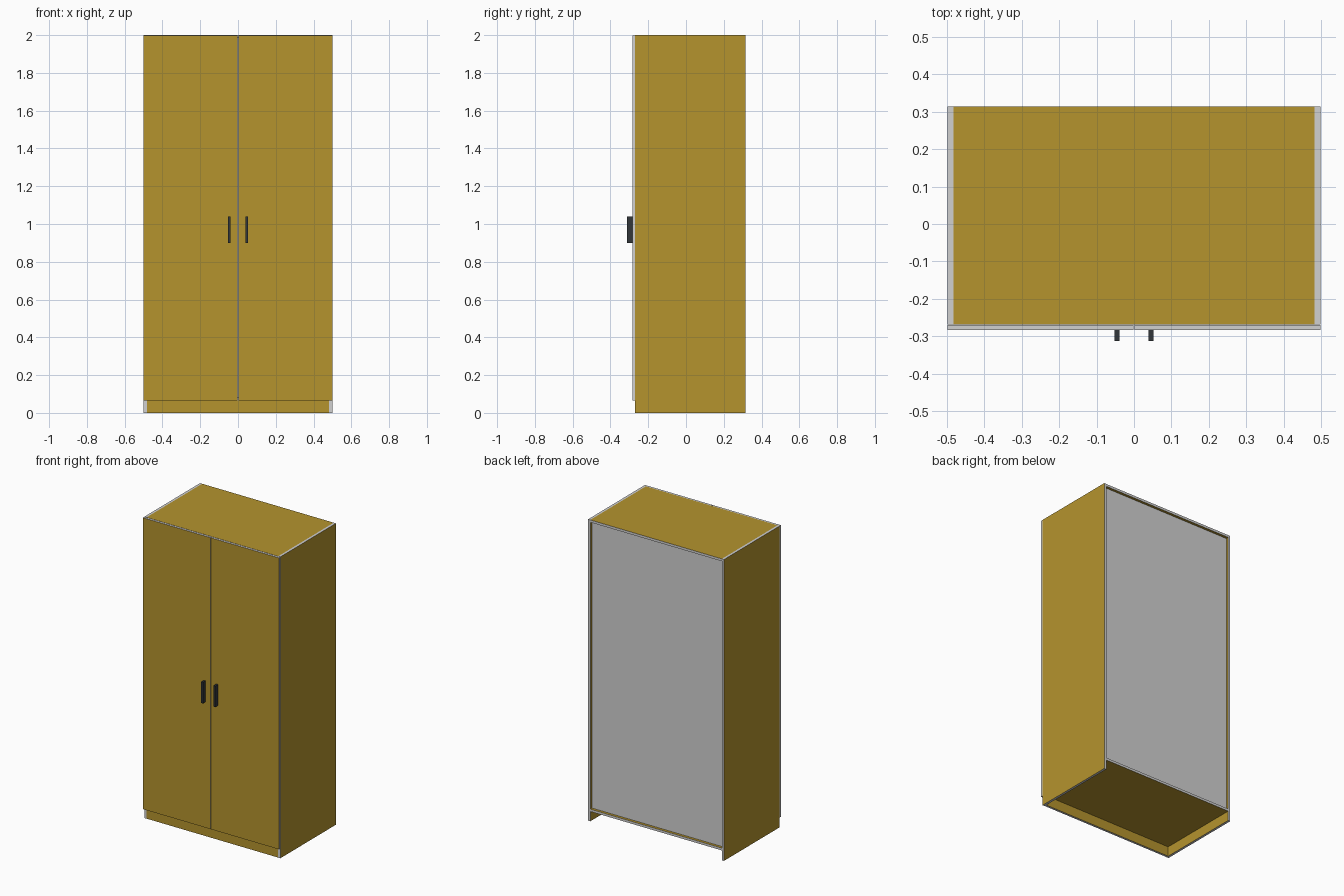
import bpy, bmesh

if "Cube" in bpy.data.objects:
    bpy.data.objects.remove(bpy.data.objects["Cube"])


def material(name, rgb):
    m = bpy.data.materials.new(name)
    m.diffuse_color = (*rgb, 1)
    m.use_nodes = True
    m.node_tree.nodes["Principled BSDF"].inputs["Base Color"].default_value = m.diffuse_color
    return m


WOOD = material("golden_wood", (0.46, 0.295, 0.027))
GREY = material("light_grey", (0.64, 0.64, 0.64))
DARK = material("dark_metal", (0.032, 0.037, 0.042))


def board(name, lo, hi, mat, edge=None):
    """Box between two corners; with edge set, only the two broad faces get mat."""
    bm = bmesh.new()
    bmesh.ops.create_cube(bm, size=1)
    for v in bm.verts:
        v.co = [hi[i] if v.co[i] > 0 else lo[i] for i in range(3)]
    bm.normal_update()
    size = [hi[i] - lo[i] for i in range(3)]
    thin = size.index(min(size))
    for f in bm.faces:
        f.material_index = 1 if edge and abs(f.normal[thin]) < 0.5 else 0
    me = bpy.data.meshes.new(name)
    bm.to_mesh(me)
    bm.free()
    me.materials.append(mat)
    if edge:
        me.materials.append(edge)
    ob = bpy.data.objects.new(name, me)
    bpy.context.collection.objects.link(ob)
    return ob


W, T = 0.499, 0.016              # half width, board thickness
FRONT, BACK, H = -0.269, 0.314, 2.0
BASE = 0.065                     # plinth height
IN = W - T


def span(s, a, b):
    return sorted((s * a, s * b))


# Mirrored parts: side panels, doors and handles
for s, side in ((-1, "left"), (1, "right")):
    a, b = span(s, IN, W)
    board(side + "_side_panel", (a, FRONT, 0), (b, BACK, H), WOOD, GREY)
    a, b = span(s, 0.0015, W)
    board(side + "_door", (a, -0.284, BASE), (b, FRONT - 0.001, H - 0.001), WOOD, GREY)
    a, b = span(s, 0.039, 0.052)
    board(side + "_handle", (a, -0.313, 0.90), (b, -0.284, 1.04), DARK)

# Carcass between the sides
board("top_panel", (-IN, FRONT, H - T), (IN, BACK, H), WOOD, GREY)
board("bottom_panel", (-IN, FRONT, BASE), (IN, BACK, BASE + T), WOOD, GREY)
board("plinth", (-IN, FRONT + 0.001, 0), (IN, FRONT + T, BASE), WOOD, GREY)

# Recessed back panel
board("back_panel", (-IN, BACK - 0.024, BASE + T), (IN, BACK - 0.018, H - T), GREY)
